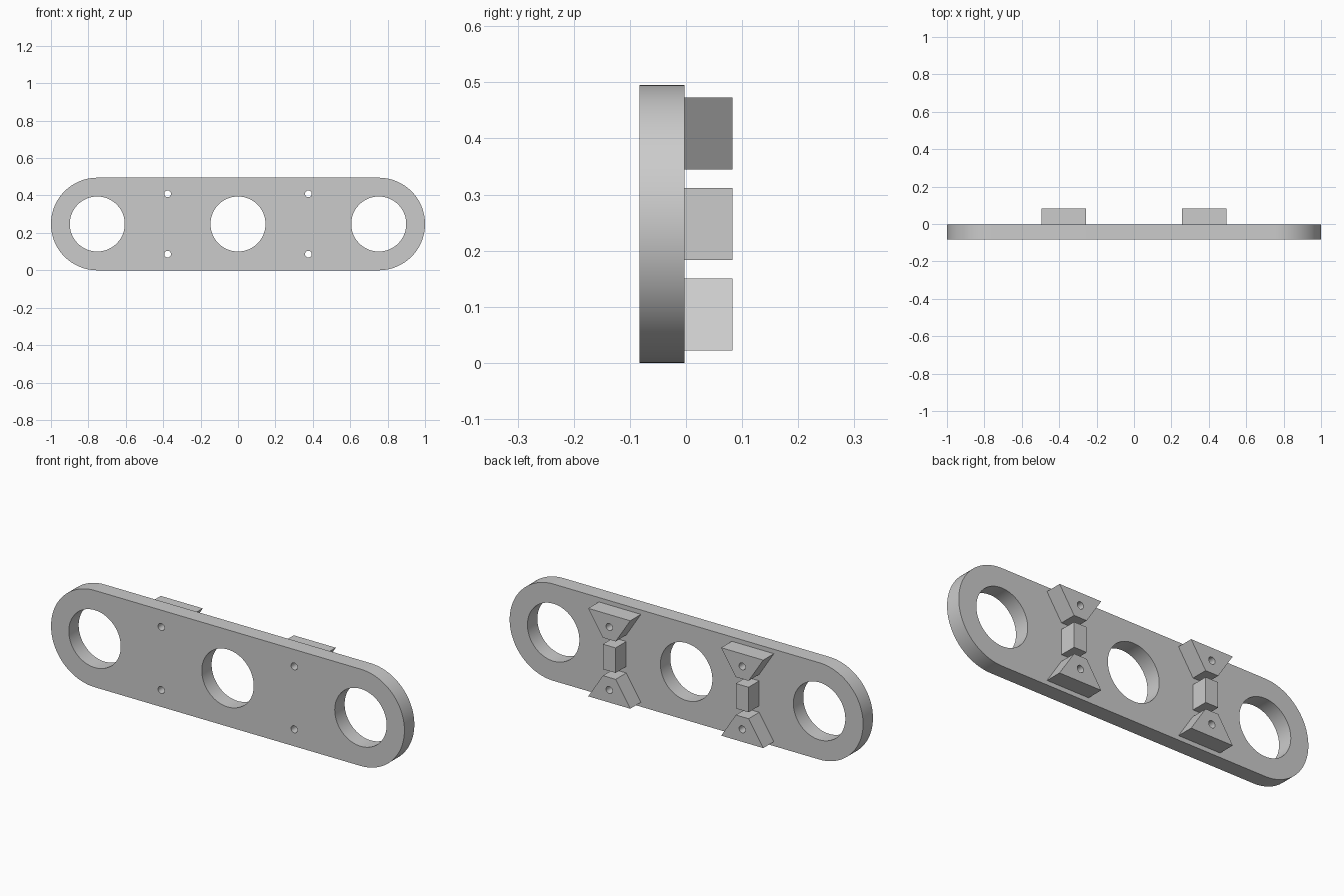
import bpy, bmesh, math
from mathutils import Vector

default = bpy.data.objects.get("Cube")
if default:
    bpy.data.objects.remove(default, do_unlink=True)

GREY = (0.6, 0.6, 0.6, 1.0)
mat = bpy.data.materials.new("plain grey")
mat.use_nodes = True
mat.diffuse_color = GREY
mat.node_tree.nodes["Principled BSDF"].inputs["Base Color"].default_value = GREY

FRONT, BACK, OUTER = -0.083, -0.003, 0.083   # depth planes
RADIUS = 0.2475                              # plate half height
END = 1 - RADIUS                             # centre of the rounded ends
BRACKET_X = END / 2
BLOCK_H, WIDE, NARROW = 0.128, 0.238, 0.072


def prism(name, profile, y0, y1):
    """Extrude an (x, z) outline along y."""
    bm = bmesh.new()
    face = bm.faces.new([bm.verts.new((x, y0, z)) for x, z in profile])
    side = bmesh.ops.extrude_face_region(bm, geom=[face])["geom"]
    moved = [v for v in side if isinstance(v, bmesh.types.BMVert)]
    bmesh.ops.translate(bm, verts=moved, vec=Vector((0, y1 - y0, 0)))
    bmesh.ops.recalc_face_normals(bm, faces=bm.faces)
    mesh = bpy.data.meshes.new(name)
    bm.to_mesh(mesh)
    bm.free()
    mesh.materials.append(mat)
    obj = bpy.data.objects.new(name, mesh)
    bpy.context.collection.objects.link(obj)
    return obj


def arc(cx, cz, r, start, sweep, n):
    angles = [start + sweep * i / n for i in range(n + 1)]
    return [(cx + r * math.cos(a), cz + r * math.sin(a)) for a in angles]


def select(obj):
    bpy.ops.object.select_all(action="DESELECT")
    obj.select_set(True)
    bpy.context.view_layer.objects.active = obj


def drill(obj, cx, cz, r, n):
    """Cut a round hole right through along y."""
    cutter = prism("drill", arc(cx, cz, r, 0, math.tau, n)[:-1], -0.2, 0.2)
    cutter.hide_render = True
    mod = obj.modifiers.new("hole", "BOOLEAN")
    mod.operation, mod.solver, mod.object = "DIFFERENCE", "EXACT", cutter
    select(obj)
    bpy.ops.object.modifier_apply(modifier=mod.name)
    bpy.data.objects.remove(cutter, do_unlink=True)


def smooth(obj):
    select(obj)
    bpy.ops.object.shade_smooth_by_angle(angle=math.radians(30))


# Plate with rounded ends, three large holes and four screw holes
outline = (arc(END, RADIUS, RADIUS, -math.pi / 2, math.pi, 48)
           + arc(-END, RADIUS, RADIUS, math.pi / 2, math.pi, 48))
plate = prism("plate", outline, FRONT, BACK)
for x in (-END, 0, END):
    drill(plate, x, RADIUS, 0.147, 96)

# Two brackets on the back: a middle block between mirrored wedges
for side, sx in (("left", 1), ("right", -1)):
    x = sx * BRACKET_X
    h, w, n = BLOCK_H / 2, WIDE / 2, NARROW / 2
    prism(side + "_middle_block",
          [(x - n, RADIUS - h), (x + n, RADIUS - h),
           (x + n, RADIUS + h), (x - n, RADIUS + h)], BACK, OUTER)
    for level, sz in (("upper", 1), ("lower", -1)):
        z = RADIUS + sz * 0.161
        wedge = prism(f"{side}_{level}_wedge",
                      [(x - n, z - sz * h), (x + n, z - sz * h),
                       (x + w, z + sz * h), (x - w, z + sz * h)], BACK, OUTER)
        for part in (wedge, plate):
            drill(part, x, z, 0.018, 32)
        smooth(wedge)
smooth(plate)
